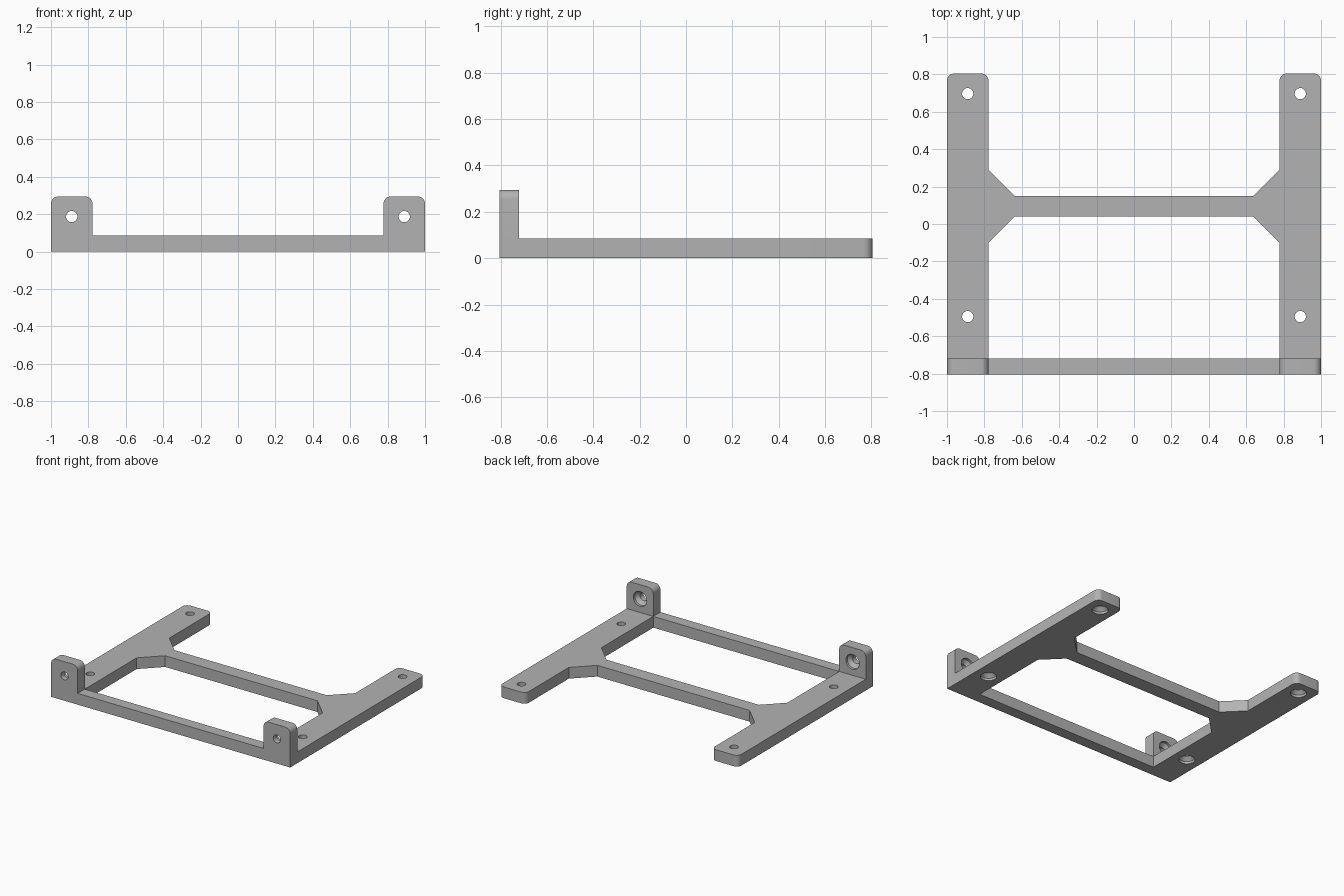
import bpy, bmesh, math
from mathutils import Matrix, Vector

cube = bpy.data.objects.get("Cube")
if cube:
    bpy.data.objects.remove(cube, do_unlink=True)

HALF_Y, BASE, TAB_TOP = 0.805, 0.085, 0.295
INNER, HOLE_X = 0.778, 0.889

grey = bpy.data.materials.new("plain_grey")
grey.use_nodes = True
grey.diffuse_color = (0.45, 0.45, 0.45, 1)
grey.node_tree.nodes["Principled BSDF"].inputs["Base Color"].default_value = grey.diffuse_color


def rounded(cx, cy, start, r=0.04, steps=8):
    """Quarter arc of points running anticlockwise from the start angle."""
    angles = [math.radians(start + 90 * i / steps) for i in range(steps + 1)]
    return [(cx + r * math.cos(a), cy + r * math.sin(a)) for a in angles]


def finish(name, bm):
    bmesh.ops.recalc_face_normals(bm, faces=bm.faces)
    mesh = bpy.data.meshes.new(name)
    bm.to_mesh(mesh)
    bm.free()
    mesh.materials.append(grey)
    obj = bpy.data.objects.new(name, mesh)
    bpy.context.collection.objects.link(obj)
    return obj


def extruded(points, place, offset):
    bm = bmesh.new()
    face = bm.faces.new([bm.verts.new(place(u, v)) for u, v in points])
    ext = bmesh.ops.extrude_face_region(bm, geom=[face])
    moved = [g for g in ext["geom"] if isinstance(g, bmesh.types.BMVert)]
    bmesh.ops.translate(bm, verts=moved, vec=offset)
    return bm


def mirror(obj):
    mod = obj.modifiers.new("Mirror", "MIRROR")
    mod.merge_threshold = 0.0005


def combine(obj, other, operation):
    mod = obj.modifiers.new(operation.title(), "BOOLEAN")
    mod.operation, mod.object, mod.solver = operation, other, "EXACT"
    other.hide_render = True


# Half of the flat frame: rail, gusset, cross brace and front bar
outline = [(0, -HALF_Y), (1, -HALF_Y)]
outline += rounded(0.96, HALF_Y - 0.04, 0)
outline += rounded(INNER + 0.04, HALF_Y - 0.04, 90)
outline += [(INNER, 0.29), (0.637, 0.15), (0, 0.15), (0, 0.04),
            (0.637, 0.04), (INNER, -0.1), (INNER, -0.72), (0, -0.72)]
bm = extruded(outline, lambda u, v: (u, v, 0), (0, 0, BASE))
caps = [f for f in bm.faces if all(abs(v.co.x) < 0.0001 for v in f.verts)]
bmesh.ops.delete(bm, geom=caps, context="FACES")
frame = finish("mounting_frame", bm)
mirror(frame)

# Upright tabs at the front
profile = [(INNER, 0), (1, 0)]
profile += rounded(0.96, TAB_TOP - 0.04, 0)
profile += rounded(INNER + 0.04, TAB_TOP - 0.04, 90)
tabs = finish("upright_tabs", extruded(
    profile, lambda u, v: (u, -HALF_Y, v), (0, HALF_Y - 0.72, 0)))
mirror(tabs)
combine(frame, tabs, "UNION")


# Stepped screw holes: wide recess, conical seat, narrow bore
def screw_cutter(bm, origin, axis):
    turn = Vector((0, 0, 1)).rotation_difference(Vector(axis)).to_matrix().to_4x4()
    place = Matrix.Translation(origin) @ turn
    rings = []
    for r, h in [(0.056, -0.02), (0.056, 0.018), (0.03, 0.044), (0.03, 0.12)]:
        rings.append([bm.verts.new(place @ Vector((
            r * math.cos(a), r * math.sin(a), h)))
            for a in [math.tau * i / 32 for i in range(32)]])
    for low, high in zip(rings, rings[1:]):
        for i in range(32):
            j = (i + 1) % 32
            bm.faces.new((low[i], low[j], high[j], high[i]))
    bm.faces.new(rings[0])
    bm.faces.new(rings[-1])


bm = bmesh.new()
for y in (-0.495, 0.697):
    screw_cutter(bm, (HOLE_X, y, 0), (0, 0, 1))
screw_cutter(bm, (HOLE_X, -0.72, 0.187), (0, -1, 0))
holes = finish("screw_hole_cutters", bm)
mirror(holes)
combine(frame, holes, "DIFFERENCE")

# Bake the modifiers, drop the helpers and shade
bpy.ops.object.select_all(action="DESELECT")
frame.select_set(True)
bpy.context.view_layer.objects.active = frame
bpy.ops.object.convert(target="MESH")
for helper in (tabs, holes):
    bpy.data.objects.remove(helper, do_unlink=True)
bpy.ops.object.shade_smooth_by_angle(angle=math.radians(30))
